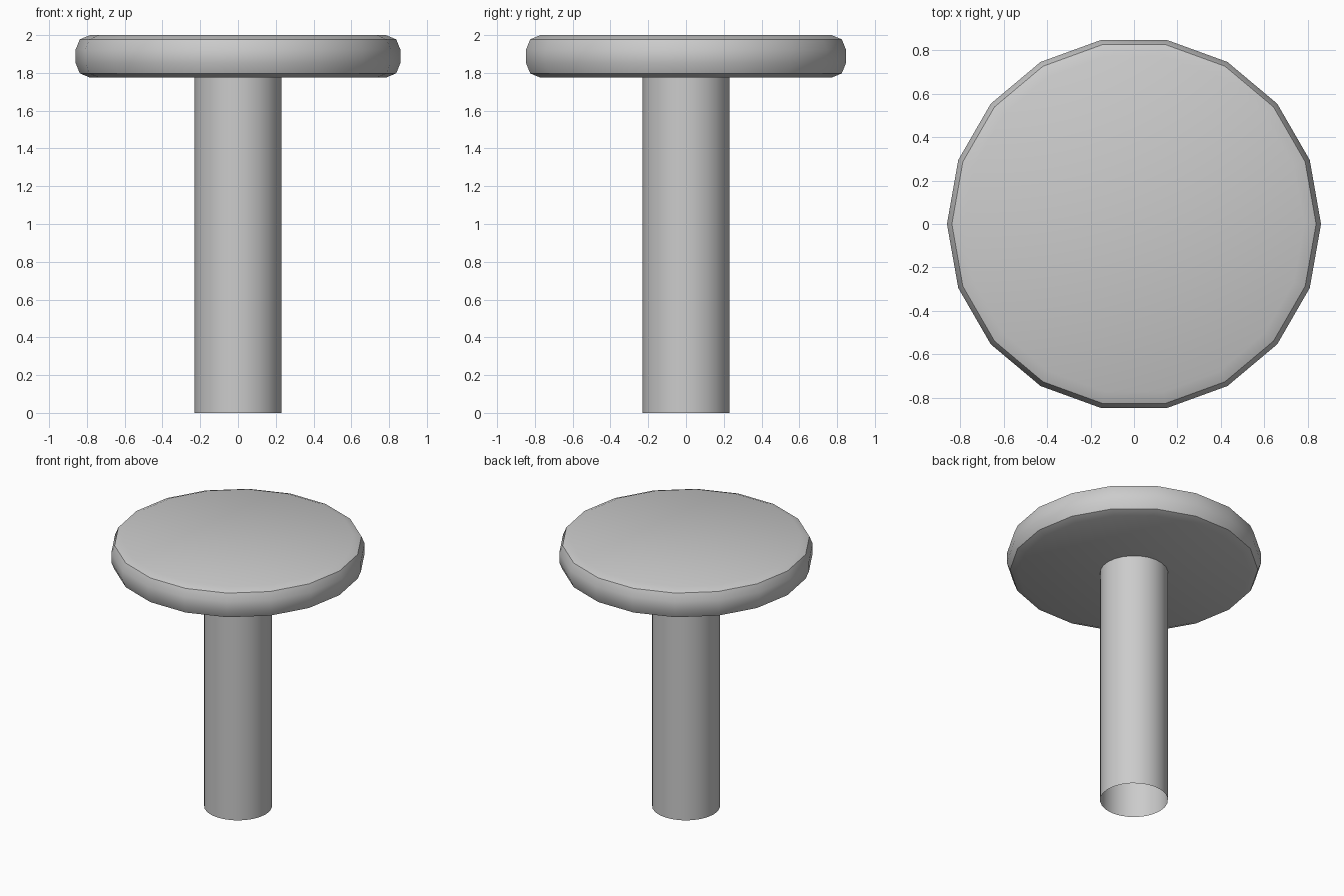
import bpy, math

if "Cube" in bpy.data.objects:
    bpy.data.objects.remove(bpy.data.objects["Cube"])


def lathe(name, profile, sides, close_ends):
    """Revolve (radius, z) points around the z axis."""
    verts = [(r * math.cos(2 * math.pi * i / sides), r * math.sin(2 * math.pi * i / sides), z)
             for r, z in profile for i in range(sides)]
    faces = []
    for k in range(len(profile) - 1):
        for i in range(sides):
            j = (i + 1) % sides
            a, b = k * sides, (k + 1) * sides
            faces.append((a + i, a + j, b + j, b + i))
    if close_ends:
        faces.append(tuple(reversed(range(sides))))
        faces.append(tuple(range((len(profile) - 1) * sides, len(profile) * sides)))
    mesh = bpy.data.meshes.new(name)
    mesh.from_pydata(verts, [], faces)
    obj = bpy.data.objects.new(name, mesh)
    bpy.context.collection.objects.link(obj)
    bpy.ops.object.select_all(action='DESELECT')
    obj.select_set(True)
    bpy.context.view_layer.objects.active = obj
    bpy.ops.object.shade_smooth_by_angle(angle=math.radians(30))
    return obj


# Round top with a two-step rounded rim
R, B, Z0, Z1 = 0.86, 0.077, 1.775, 2.0
arc = [(R - B + B * math.cos(t), B * math.sin(t)) for t in (0, math.pi / 4, math.pi / 2)]
rim = [(r, Z0 + B - h) for r, h in reversed(arc)] + [(r, Z1 - B + h) for r, h in arc]
lathe("round_top", rim, 18, True)

# Hollow column, open at the foot
lathe("column", [(0.23, 0.0), (0.23, Z0)], 24, False)
